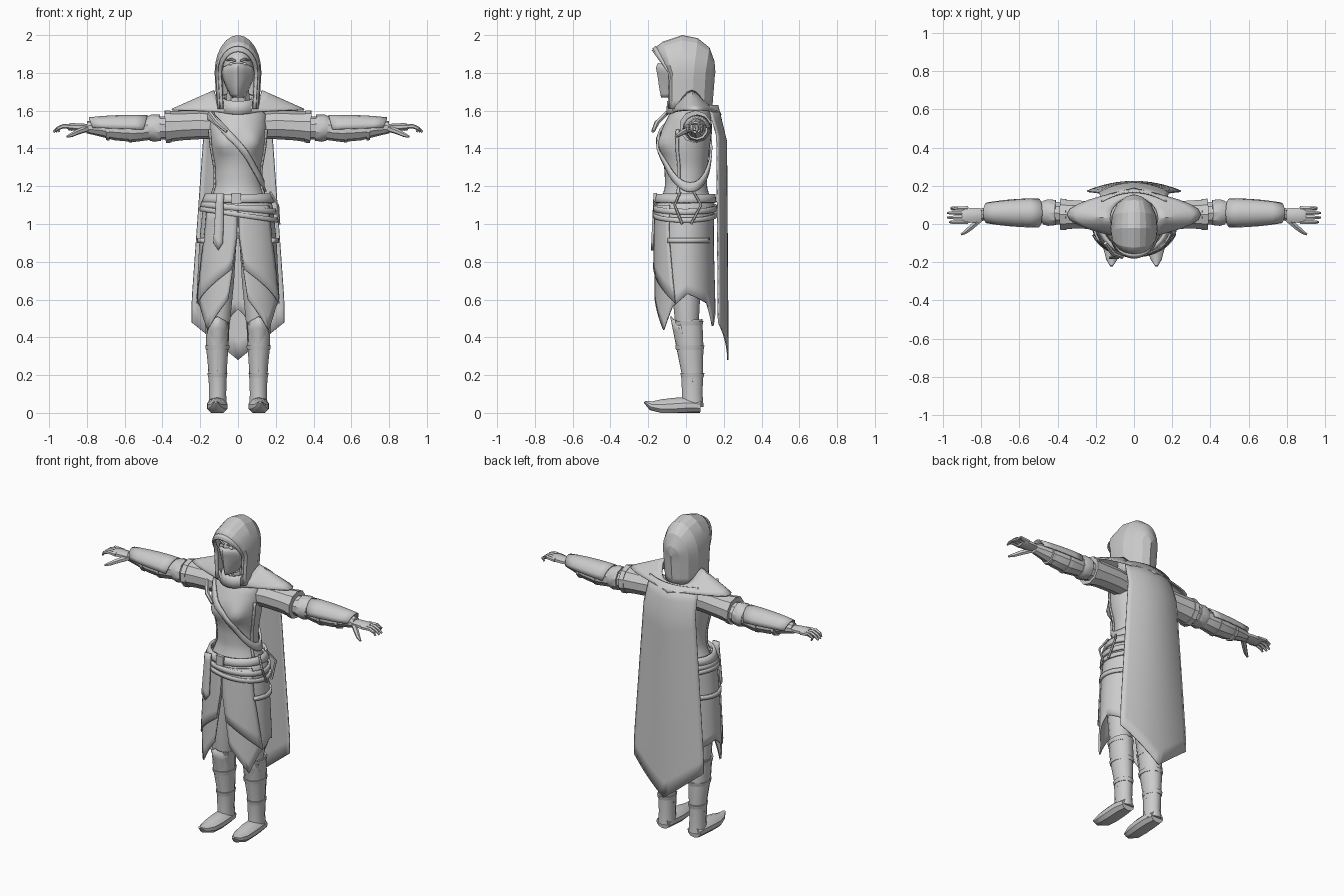
import bpy, bmesh
from math import sin, cos, pi, radians, exp
from mathutils import Vector

cube = bpy.data.objects.get("Cube")
if cube:
    bpy.data.objects.remove(cube, do_unlink=True)

GREY = (.6, .6, .6, 1)
cloth = bpy.data.materials.new("plain grey")
cloth.use_nodes = True
cloth.diffuse_color = GREY
cloth.node_tree.nodes["Principled BSDF"].inputs["Base Color"].default_value = GREY


def finish(name, bm, thick=0, mirror=False, angle=35):
    """Turn a bmesh into a shaded object with optional thickness and mirroring."""
    bmesh.ops.remove_doubles(bm, verts=bm.verts, dist=.0005)
    bmesh.ops.recalc_face_normals(bm, faces=bm.faces)
    mesh = bpy.data.meshes.new(name)
    bm.to_mesh(mesh)
    bm.free()
    mesh.materials.append(cloth)
    obj = bpy.data.objects.new(name, mesh)
    bpy.context.collection.objects.link(obj)
    bpy.ops.object.select_all(action="DESELECT")
    obj.select_set(True)
    bpy.context.view_layer.objects.active = obj
    bpy.ops.object.shade_smooth_by_angle(angle=radians(angle))
    if thick:
        solid = obj.modifiers.new("thickness", "SOLIDIFY")
        solid.thickness, solid.offset = thick, 0
    if mirror:
        obj.modifiers.new("mirror", "MIRROR")
    return obj


def sheet(name, func, nu, nv, **options):
    """Surface patch from func(u, v), with u and v running from 0 to 1."""
    bm = bmesh.new()
    grid = [[bm.verts.new(func(i / nu, j / nv)) for i in range(nu + 1)]
            for j in range(nv + 1)]
    for low, high in zip(grid, grid[1:]):
        for i in range(nu):
            bm.faces.new((low[i], low[i + 1], high[i + 1], high[i]))
    return finish(name, bm, **options)


def sweep(name, path, sides=10, squash=1, mirror=True):
    """Tube through (x, y, z, radius) points, never going below the floor."""
    bm = bmesh.new()
    centres = [Vector(p[:3]) for p in path]
    rings = []
    for i, point in enumerate(path):
        along = (centres[min(i + 1, len(path) - 1)] - centres[max(i - 1, 0)]).normalized()
        up = Vector((0, 1, 0)) if abs(along.z) > .7 else Vector((0, 0, 1))
        up = (up - along * along.dot(up)).normalized()
        across = along.cross(up)
        ring = []
        for k in range(sides):
            a = 2 * pi * (k + .5) / sides
            co = centres[i] + point[3] * (up * squash * sin(a) + across * cos(a))
            co.z = max(co.z, 0)
            ring.append(bm.verts.new(co))
        rings.append(ring)
    for low, high in zip(rings, rings[1:]):
        for k in range(sides):
            n = (k + 1) % sides
            bm.faces.new((low[k], low[n], high[n], high[k]))
    bm.faces.new(rings[0])
    bm.faces.new(rings[-1])
    return finish(name, bm, mirror=mirror)


def ball(name, centre, size, mirror=False):
    bm = bmesh.new()
    bmesh.ops.create_uvsphere(bm, u_segments=14, v_segments=9, radius=1)
    bmesh.ops.scale(bm, vec=size, verts=bm.verts)
    bmesh.ops.translate(bm, vec=centre, verts=bm.verts)
    return finish(name, bm, mirror=mirror)


def box(name, centre, size, mirror=False):
    bm = bmesh.new()
    bmesh.ops.create_cube(bm, size=1)
    bmesh.ops.scale(bm, vec=size, verts=bm.verts)
    bmesh.ops.translate(bm, vec=centre, verts=bm.verts)
    return finish(name, bm, mirror=mirror)


def look_up(table, key):
    """Linear interpolation in rows of (key, values...)."""
    rows = sorted(table)
    key = min(max(key, rows[0][0]), rows[-1][0])
    for a, b in zip(rows, rows[1:]):
        if key <= b[0]:
            t = (key - a[0]) / (b[0] - a[0])
            return [p + (q - p) * t for p, q in zip(a[1:], b[1:])]


# Rows of height, centre y, half width, half depth
TORSO = [(1.1, 0, .165, .14), (1.2, 0, .125, .11), (1.3, 0, .125, .115),
         (1.4, -.005, .145, .13), (1.5, .005, .155, .135),
         (1.58, .02, .15, .11), (1.64, .03, .08, .08)]
SKIRT = [(1.16, 0, .155, .135), (1.1, -.005, .18, .148), (.9, -.008, .2, .15),
         (.6, -.008, .215, .158), (.4, -.008, .22, .162)]


def around(table, a, z, off=0):
    """Point on a body table; angle a is zero at the front, growing to the left."""
    y, rx, ry = look_up(table, z)
    if table is TORSO:
        side = min(abs(a), abs(2 * pi - a))
        off += .03 * exp(-((side - .5) / .35) ** 2 - ((z - 1.43) / .05) ** 2)
    return ((rx + off) * sin(a), y - (ry + off) * cos(a), z)


def band(name, table, height, width, off, thick=.012):
    """Strap round the body; height is a function of the angle."""
    def point(u, v):
        a = 2 * pi * u
        return around(table, a, height(a) + width * (v - .5), off)
    return sheet(name, point, 40, 2, thick=thick)


# Torso and neck
sheet("torso", lambda u, v: around(TORSO, 2 * pi * u, 1.1 + .54 * v), 32, 18)
sweep("neck", [(0, .03, 1.55, .075), (0, .01, 1.72, .06)], mirror=False)
band("sash", TORSO, lambda a: 1.385 - .19 * sin(a - .2), .05, .01)
sheet("vest_edge", lambda u, v: around(TORSO, 1.15 + .12 * v + .2 * u * (1 - u), 1.14 + .36 * u, .006),
      12, 1, thick=.008, mirror=True)
sweep("dagger_grip", [(-.15, -.1, 1.59, .012), (-.11, -.155, 1.535, .014), (-.06, -.175, 1.49, .009)],
      6, mirror=False)

# Skirt: slit in front, with pointed tails front and back
HEM = [(0, .6), (30, .44), (55, .56), (90, .63), (135, .58), (155, .46), (180, .55)]


def skirt_point(u, v):
    z = 1.13 + (look_up(HEM, 180 * u)[0] - 1.13) * v
    slit = max(0, .95 - z) * .7
    return around(SKIRT, slit + (pi - slit) * u, z)


def overlay_point(u, v):
    z = 1.1 + (.76 - .18 * u - 1.1) * v
    slit = max(0, .95 - z) * .7
    return around(SKIRT, slit + .02 + u, z, .01)


sheet("skirt", skirt_point, 36, 10, thick=.01, mirror=True)
sheet("skirt_front_layer", overlay_point, 8, 6, thick=.008, mirror=True)
sheet("hip_strap", lambda u, v: around(SKIRT, 1 + 1.5 * u, .9 + .025 * v, .012), 10, 1,
      thick=.012, mirror=True)

# Belts, buckle and hanging straps
band("waist_belt", SKIRT, lambda a: 1.135, .045, .012, .016)
band("upper_hip_belt", SKIRT, lambda a: 1.085 - .02 * sin(a), .03, .014)
band("lower_hip_belt", SKIRT, lambda a: 1.05 - .03 * sin(a), .025, .016)
box("buckle", (-.01, -.163, 1.135), (.05, .02, .06))


def tail_point(u, v):
    z = 1.16 - v * (.26 + .04 * (1 - abs(2 * u - 1)))
    return (-.095 - .01 * v + (u - .5) * (.04 + .012 * v), -.166 - .012 * v, z)


sheet("belt_tail", tail_point, 2, 6, thick=.012)
for label, reach in (("front", -.06), ("back", .08)):
    sweep(label + "_hip_lace", [(.17, reach / 2, 1.17, .007), (.212, reach, 1.1, .007),
                                (.218, reach / 3, 1.0, .007)], 6, mirror=False)

# Cape with a pointed hem


def cape_point(u, v):
    s = 2 * u - 1
    z = 1.63 + (.28 + .2 * abs(s) - 1.63) * v
    half = .17 + .075 * min(1, v * 1.1)
    return (half * s, .212 - .05 * s * s - .045 * max(0, 1 - v * 7) + .01 * v, z)


sheet("cape", cape_point, 16, 14, thick=.008)

# Shoulder mantle with raised collar points


def mantle_point(u, v):
    a = 2 * pi * u
    s, c = sin(a), -cos(a)
    spread = abs(s) ** 2.2 * (1 if s > 0 else -1)
    inner = Vector((.125 * s, .03 + .11 * c, 1.62 + .085 * s ** 6))
    outer = Vector((.35 * spread, .05 + .135 * c, 1.575 + .03 * abs(s)))
    bulge = Vector((0, 0, .012 * sin(pi * v) * (1 - s ** 4)))
    return inner.lerp(outer, v) + bulge


sheet("shoulder_mantle", mantle_point, 32, 5, thick=.01)

# Hood: arches running from the brim to the back of the head
# Columns: order, crown y, crown z, side y, half width
HOOD = [(0, -.178, 1.915, -.09, .09), (1, -.12, 1.96, -.07, .112),
        (2, -.02, 1.994, -.03, .118), (3, .06, 1.978, .04, .112),
        (4, .12, 1.93, .1, .085), (5, .145, 1.86, .13, .045), (6, .15, 1.8, .148, 0)]


def hood_point(u, v):
    crown_y, crown_z, side_y, half = look_up(HOOD, 6 * v)
    s = 2 * abs(u - .5)
    sign = 1 if u > .5 else -1
    if s > .6:
        drop = (s - .6) / .4
        return (sign * half * (1 - .1 * drop), side_y - .015 * drop * v, 1.8 - .19 * drop)
    a = s / .6 * pi / 2
    return (sign * half * sin(a), side_y + (crown_y - side_y) * cos(a), 1.8 + (crown_z - 1.8) * cos(a))


sheet("hood", hood_point, 20, 6, thick=.012, angle=15)
sheet("hood_brim", lambda u, v: hood_point(u, .02 + .05 * v), 20, 1, thick=.022)
sheet("neck_wrap", lambda u, v: ((.1 - .02 * v) * sin(2 * pi * u), .005 - (.1 - .005 * v) * cos(2 * pi * u),
                                 1.6 + .07 * v - .02 * cos(2 * pi * u)), 20, 2, thick=.02)

# Face and pointed mask
ball("head", (0, -.03, 1.82), (.08, .098, .12))
MASK = [(1.67, .03, .128), (1.72, .055, .138), (1.78, .078, .146), (1.835, .084, .157), (1.85, .084, .145)]


def mask_point(u, v):
    z = 1.67 + .18 * v
    half, front = look_up(MASK, z)
    s = 2 * u - 1
    return (half * s, -front + .085 * abs(s) ** 1.4, z - .025 * s * s * v)


sheet("face_mask", mask_point, 10, 8, thick=.008)
ball("eyes", (.033, -.119, 1.847), (.015, .009, .009), True)
sweep("brows", [(.012, -.126, 1.862, .006), (.035, -.122, 1.873, .007), (.06, -.1, 1.866, .004)], 6)

# Arms: sleeve, elbow band and bracer
sweep("sleeves", [(.11, .04, 1.52, .07), (.2, .045, 1.525, .076), (.3, .05, 1.52, .077), (.385, .05, 1.515, .083)])
sweep("sleeve_trim", [(.355, .05, 1.516, .085), (.385, .05, 1.515, .087)])
sweep("elbows", [(.36, .055, 1.51, .062), (.5, .06, 1.505, .06)])
sweep("elbow_bands", [(.41, .06, 1.51, .069), (.45, .06, 1.508, .073), (.475, .06, 1.505, .064)])
sweep("forearms", [(.47, .06, 1.503, .058), (.55, .06, 1.5, .066), (.65, .057, 1.503, .06),
                   (.73, .053, 1.51, .046), (.8, .05, 1.512, .032)])


def bracer_point(u, v):
    a = pi * (u - .5)
    r = .073 - .022 * v * v
    x = .5 + .27 * v + .02 * cos(a) * (2 * v - 1)
    return (x, .058 + r * sin(a), 1.5 + .01 * v + r * cos(a))


sheet("bracer_plates", bracer_point, 8, 5, thick=.008, mirror=True)
for label, x, r in (("upper", .56, .071), ("lower", .68, .06)):
    sweep(label + "_bracer_strap", [(x, .058, 1.502, r), (x + .02, .058, 1.502, r - .002)])

# Hands with four fingers and a thumb
sweep("palms", [(.77, .05, 1.512, .03), (.82, .047, 1.513, .04), (.88, .045, 1.514, .044), (.9, .045, 1.512, .036)],
      8, .5)
for i, label in enumerate(("index", "middle", "ring", "little")):
    y, tip = .01 + .024 * i, .965 + .012 * (i in (1, 2)) - .02 * (i == 3)
    sweep(label + "_fingers", [(.87, y, 1.514, .013), (.925, y, 1.518, .012),
                               (.955, y, 1.505, .01), (tip, y, 1.487, .006)], 6)
sweep("thumbs", [(.8, .03, 1.505, .017), (.85, -.015, 1.487, .015), (.88, -.04, 1.472, .012), (.905, -.055, 1.462, .006)], 6)

# Legs and boots
sweep("thighs", [(.085, 0, 1.0, .085), (.1, 0, .7, .082), (.105, .005, .48, .065)], 12)
sweep("boot_shafts", [(.108, .01, .49, .066), (.11, .02, .36, .062), (.108, .033, .22, .05),
                      (.108, .033, .1, .047), (.108, .035, .03, .05)], 12, 1.2)
sweep("boot_feet", [(.11, .078, .035, .045), (.11, .02, .04, .055), (.11, -.06, .035, .056),
                    (.113, -.13, .032, .05), (.117, -.185, .038, .03), (.118, -.22, .058, .008)], 10, .8)
for label, z, y, r in (("knee", .475, .01, .071), ("calf", .345, .02, .067), ("ankle", .2, .034, .055)):
    sweep(label + "_cuffs", [(.109, y, z - .012, r - .004), (.109, y, z + .012, r)], 12, 1.2)
sheet("shin_guards", lambda u, v: (.108 + .055 * (2 * u - 1) * (1 - .2 * v),
                                   -.08 + .07 * v + .05 * (2 * u - 1) ** 2,
                                   .51 - .35 * v - .03 * abs(2 * u - 1) * (1 - v)), 6, 6, thick=.008, mirror=True)
